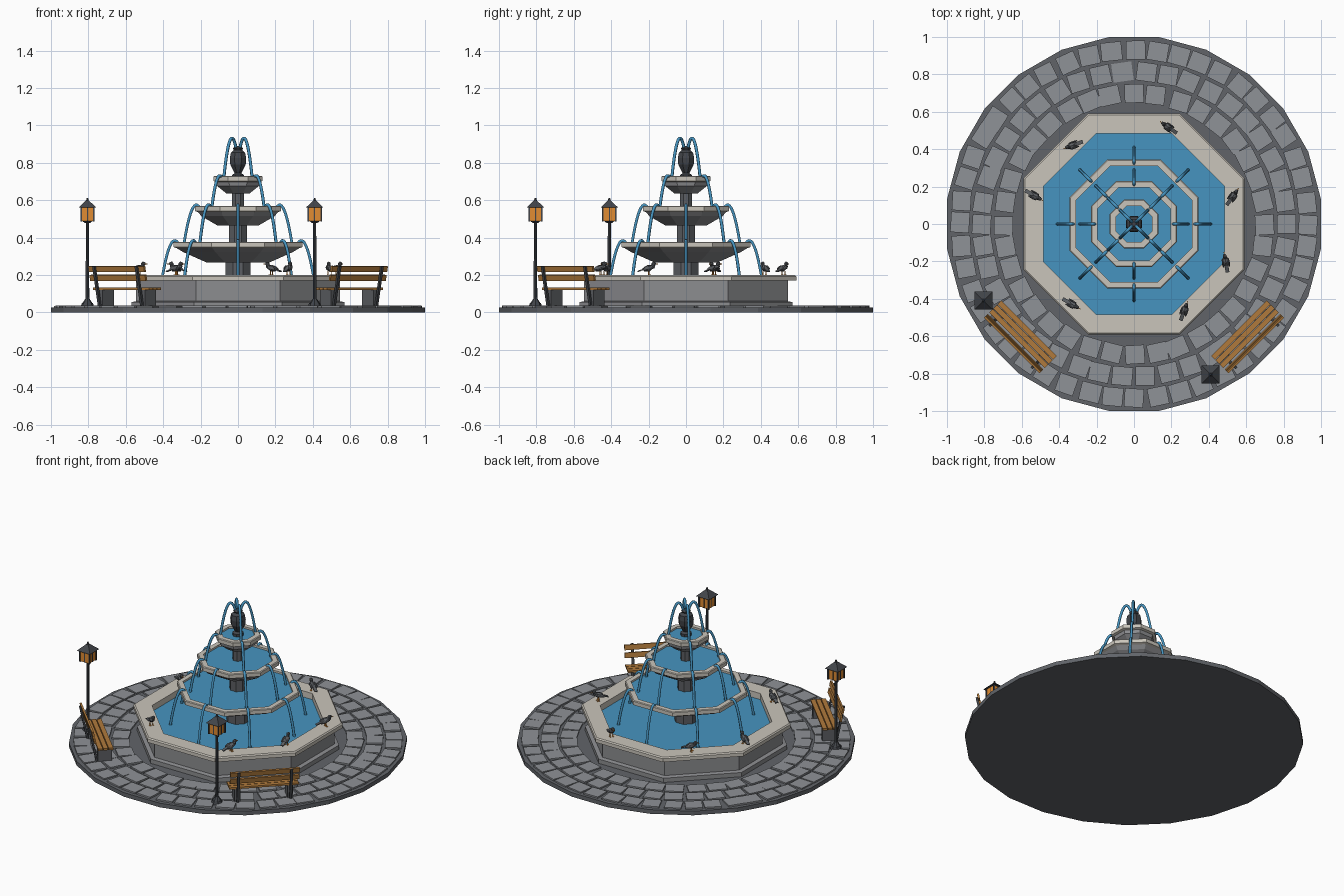
import bpy, bmesh, math, random
from mathutils import Matrix, Vector

if "Cube" in bpy.data.objects:
    bpy.data.objects.remove(bpy.data.objects["Cube"])

random.seed(4)


def material(name, r, g, b):
    m = bpy.data.materials.new(name)
    m.diffuse_color = [((c / 255 + 0.055) / 1.055) ** 2.4 for c in (r, g, b)] + [1]
    m.use_nodes = True
    m.node_tree.nodes["Principled BSDF"].inputs["Base Color"].default_value = m.diffuse_color
    return m


PAVER = material("paver_grey", 143, 146, 151)
JOINT = material("joint_grey", 97, 100, 105)
STONE = material("wall_grey", 140, 141, 144)
RIM = material("rim_beige", 202, 197, 187)
DARK = material("column_grey", 92, 95, 99)
WATER = material("water_blue", 70, 148, 192)
WOOD = material("bench_wood", 176, 122, 60)
IRON = material("dark_iron", 66, 69, 74)
GLOW = material("lamp_orange", 225, 140, 50)


def finish(name, bm, *mats):
    bmesh.ops.recalc_face_normals(bm, faces=bm.faces)
    mesh = bpy.data.meshes.new(name)
    bm.to_mesh(mesh)
    bm.free()
    for m in mats:
        mesh.materials.append(m)
    ob = bpy.data.objects.new(name, mesh)
    bpy.context.collection.objects.link(ob)
    return ob


def box(bm, size, loc, M=Matrix(), tilt=0):
    mat = M @ Matrix.Translation(loc) @ Matrix.Rotation(tilt, 4, 'X') @ Matrix.Diagonal((*size, 1))
    bmesh.ops.create_cube(bm, size=1, matrix=mat)


def cone(bm, r1, r2, z0, z1, M=Matrix(), sides=8):
    bmesh.ops.create_cone(bm, cap_ends=True, segments=sides, radius1=r1, radius2=r2, depth=z1 - z0,
                          matrix=M @ Matrix.Translation((0, 0, (z0 + z1) / 2)))


def lathe(name, profile, mats, sides=8, seg_mat=None):
    """Revolve (apothem, z) points into a prism-like shape with flats on the axes."""
    bm = bmesh.new()
    rings = []
    for a, z in profile:
        r = a / math.cos(math.pi / sides)
        rings.append([bm.verts.new((r * math.cos((i + .5) * math.tau / sides),
                                    r * math.sin((i + .5) * math.tau / sides), z)) for i in range(sides)])
    for k in range(len(rings) - 1):
        for i in range(sides):
            j = (i + 1) % sides
            f = bm.faces.new((rings[k][i], rings[k][j], rings[k + 1][j], rings[k + 1][i]))
            f.material_index = seg_mat[k] if seg_mat else 0
    bm.faces.new(rings[0][::-1])
    top = bm.faces.new(rings[-1])
    top.material_index = seg_mat[-1] if seg_mat else 0
    return finish(name, bm, *mats)


# Round plaza with three rings of slightly crooked pavers
lathe("plaza_base", [(1, 0), (1, .027)], [JOINT], sides=24)
bm = bmesh.new()
for radius, count in ((.93, 48), (.815, 42), (.698, 36)):
    for i in range(count):
        a = (i + random.uniform(-.08, .08)) * math.tau / count
        M = Matrix.Rotation(a, 4, 'Z') @ Matrix.Translation((radius, 0, .029)) \
            @ Matrix.Rotation(random.uniform(-.08, .08), 4, 'Z')
        box(bm, (.1, random.uniform(.1, .112), random.uniform(.012, .017)), (0, 0, 0), M)
finish("paving_stones", bm, PAVER)

# Octagonal pool: stepped wall, beige rim, water surface on top
lathe("pool_basin", [(.57, .02), (.57, .055), (.545, .06), (.545, .17), (.59, .17), (.59, .193), (.583, .2),
                     (.485, .2), (.485, .16)],
      [STONE, RIM, WATER], seg_mat=[0, 0, 0, 1, 1, 1, 1, 1, 2])

# Three bowls, each with a beige rim and water
for n, (r, z, foot, depth) in enumerate(((.345, .378, .17, .11), (.23, .57, .11, .105), (.13, .73, .06, .095))):
    lathe(f"bowl_{n + 1}", [(foot, z - depth), (r * .85, z - .055), (r - .015, z - .033), (r, z - .028),
                            (r, z - .004), (r - .005, z), (r - .035, z), (r - .035, z - .012)],
          [STONE, RIM, WATER], seg_mat=[0, 0, 1, 1, 1, 1, 1, 2])

# Columns between the bowls
for n, (r, z0, z1) in enumerate(((.066, .15, .30), (.048, .36, .49), (.031, .55, .66))):
    lathe(f"column_{n + 1}", [(r, z0), (r, z1)], [DARK])

# Urn on the top bowl
lathe("urn", [(.032, .715), (.032, .735), (.018, .745), (.026, .76), (.041, .79), (.044, .825), (.038, .855),
              (.022, .868), (.028, .878), (.012, .89)], [IRON])


# Falling water streams as parabolic tubes
def streams(name, angles, r0, r1, z0, z1, peak):
    cu = bpy.data.curves.new(name, 'CURVE')
    cu.dimensions = '3D'
    cu.bevel_depth = .0085
    cu.bevel_resolution = 1
    cu.use_fill_caps = True
    h, d = peak - z0, z0 - z1
    up = 2 * (h + math.sqrt(h * (h + d)))
    for a in angles:
        sp = cu.splines.new('POLY')
        sp.points.add(12)
        for i, p in enumerate(sp.points):
            t = i / 12
            r = r0 + (r1 - r0) * t
            p.co = (r * math.cos(a), r * math.sin(a), z0 + up * t - (up + d) * t * t, 1)
    ob = bpy.data.objects.new(name, cu)
    bpy.context.collection.objects.link(ob)
    cu.materials.append(WATER)
    bpy.ops.object.select_all(action='DESELECT')
    ob.select_set(True)
    bpy.context.view_layer.objects.active = ob
    bpy.ops.object.convert(target='MESH')


eight = [i * math.pi / 4 for i in range(8)]
diagonal = eight[1::2]
streams("top_jets", diagonal, .012, .108, .87, .715, .932)
streams("upper_streams", diagonal, .12, .2, .72, .55, .732)
streams("middle_streams", eight, .205, .29, .56, .36, .575)
streams("lower_streams", eight, .32, .41, .37, .155, .385)

# Benches facing the fountain
for side, s in (("left", -1), ("right", 1)):
    M = Matrix.Translation((s * .603, -.6, 0)) @ Matrix.Rotation(s * math.pi / 4, 4, 'Z')
    bm = bmesh.new()
    for y in (-.018, .014, .046):
        box(bm, (.42, .028, .012), (0, y, .127), M)
    for y, z in ((-.052, .185), (-.062, .232)):
        box(bm, (.42, .012, .032), (0, y, z), M, .2)
    finish(f"{side}_bench_slats", bm, WOOD)
    bm = bmesh.new()
    for x in (-.16, .16):
        box(bm, (.034, .085, .09), (x, .014, .077), M)
    finish(f"{side}_bench_legs", bm, DARK)
    bm = bmesh.new()
    for x in (-.16, .16):
        box(bm, (.016, .012, .225), (x, -.054, .138), M, .2)
    finish(f"{side}_bench_back_posts", bm, IRON)

# Lamp posts with four-sided lanterns
for side, x, y in (("left", -.805, -.41), ("right", .41, -.805)):
    M = Matrix.Translation((x, y, 0))
    Q = M @ Matrix.Rotation(math.pi / 4, 4, 'Z')
    bm = bmesh.new()
    cone(bm, .036, .03, .03, .05, M)
    cone(bm, .027, .012, .05, .072, M)
    cone(bm, .01, .008, .07, .485, M)
    cone(bm, .02, .045, .478, .492, Q, 4)
    for cx in (-1, 1):
        for cy in (-1, 1):
            box(bm, (.008, .008, .075), (cx * .034, cy * .034, .525), M)
        box(bm, (.005, .07, .07), (0, 0, .525), M)
    for size in ((.006, .069, .072), (.069, .006, .072)):
        box(bm, size, (0, 0, .525), M)
    cone(bm, .068, .012, .56, .598, Q, 4)
    cone(bm, .009, .004, .595, .612, M, 6)
    finish(f"{side}_lamp_post", bm, IRON)
    bm = bmesh.new()
    cone(bm, .046, .046, .49, .562, Q, 4)
    finish(f"{side}_lamp_glass", bm, GLOW)

# Pigeons on the pool rim: x, y, heading in degrees
birds = ((.18, .52, 145), (-.33, .42, 200), (-.53, .15, -30), (.53, .15, 55),
         (.49, -.2, 100), (.27, -.46, 70), (-.33, -.43, -30))
body, feet = bmesh.new(), bmesh.new()
for x, y, heading in birds:
    M = Matrix.Translation((x, y, .2)) @ Matrix.Rotation(math.radians(heading), 4, 'Z')
    lean = Matrix.Rotation(-.35, 4, 'Y')
    for loc, size in (((0, 0, .037), (.034, .02, .018)), ((.028, 0, .06), (.014, .012, .013)),
                      ((.024, 0, .049), (.012, .011, .016)),
                      ((-.008, .016, .038), (.03, .006, .012)), ((-.008, -.016, .038), (.03, .006, .012))):
        bmesh.ops.create_icosphere(body, subdivisions=1, radius=1, matrix=M @ Matrix.Translation(loc) @ lean
                                   @ Matrix.Diagonal((*size, 1)))
    box(body, (.04, .02, .006), (0, 0, 0), M @ Matrix.Translation((-.04, 0, .026)) @ lean)
    box(feet, (.012, .004, .004), (.045, 0, .059), M)
    for s in (-.009, .009):
        box(feet, (.004, .004, .024), (.002, s, .011), M)
        box(feet, (.014, .007, .003), (.005, s, .0015), M)
finish("pigeon_bodies", body, DARK)
finish("pigeon_beaks_and_feet", feet, GLOW)
